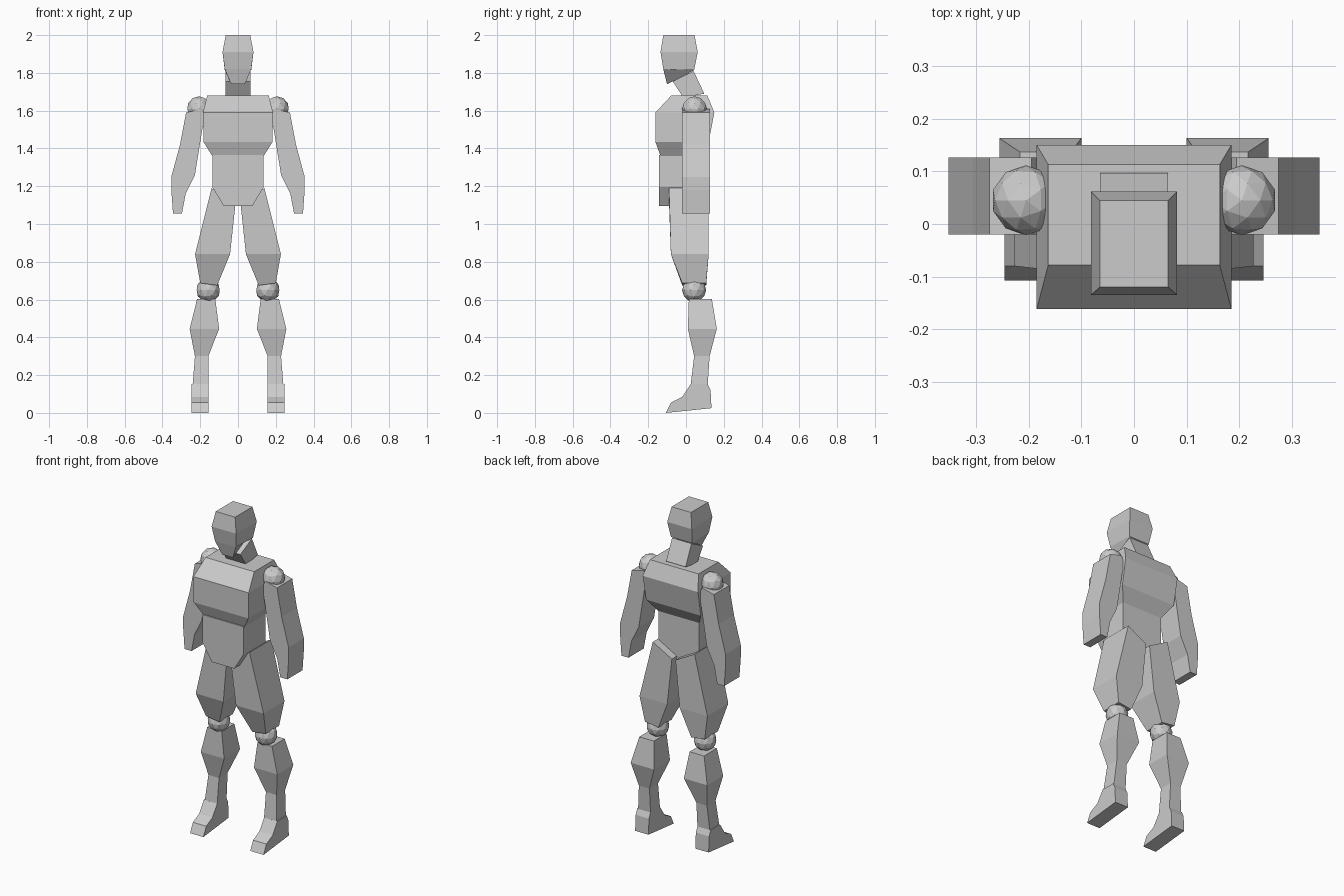
import bpy, bmesh
from mathutils import Vector

if "Cube" in bpy.data.objects:
    bpy.data.objects.remove(bpy.data.objects["Cube"])


def finish(name, bm):
    bmesh.ops.recalc_face_normals(bm, faces=bm.faces[:])
    me = bpy.data.meshes.new(name)
    bm.to_mesh(me)
    bm.free()
    ob = bpy.data.objects.new(name, me)
    bpy.context.collection.objects.link(ob)
    return ob


def skin(name, loops):
    """Join a stack of closed loops and cap both ends."""
    bm = bmesh.new()
    rows = [[bm.verts.new(p) for p in loop] for loop in loops]
    n = len(rows[0])
    for a, b in zip(rows, rows[1:]):
        for i in range(n):
            j = (i + 1) % n
            bm.faces.new((a[i], a[j], b[j], b[i]))
    bm.faces.new(rows[0])
    bm.faces.new(rows[-1])
    return finish(name, bm)


def ring(x0, x1, y0, y1, z, dx=0, dy=0):
    """Rectangular section; dx / dy raise its x1 / y1 side."""
    return [(x0, y0, z), (x1, y0, z + dx), (x1, y1, z + dx + dy), (x0, y1, z + dy)]


def ball(name, center, r):
    bm = bmesh.new()
    bmesh.ops.create_icosphere(bm, subdivisions=2, radius=r)
    bmesh.ops.translate(bm, verts=bm.verts[:], vec=Vector(center))
    return finish(name, bm)


def mirrored(ob):
    """Add the matching part on the other side of the body."""
    bm = bmesh.new()
    bm.from_mesh(ob.data)
    for v in bm.verts:
        v.co.x *= -1
    bmesh.ops.reverse_faces(bm, faces=bm.faces[:])
    finish(ob.name + "_right", bm)
    ob.name += "_left"


# Head with slanted jaw, and leaning neck
skin("head", [
    ring(-.065, .065, -.12, .045, 2.0),
    ring(-.082, .082, -.135, .062, 1.91),
    ring(-.07, .07, -.12, .043, 1.82, dy=-.005),
    ring(-.036, .036, -.10, .035, 1.74, dy=.07)])
skin("neck", [
    ring(-.065, .065, -.07, .04, 1.755, dy=.055),
    ring(-.065, .065, -.015, .097, 1.67, dy=.02)])

# Torso
skin("chest", [
    ring(-.163, .163, -.078, .113, 1.68),
    ring(-.185, .185, -.162, .15, 1.59),
    ring(-.183, .183, -.162, .12, 1.435),
    ring(-.136, .136, -.135, .07, 1.36)])
skin("abdomen", [
    ring(-.136, .136, -.143, .07, 1.365),
    ring(-.136, .136, -.143, .07, 1.195),
    ring(-.075, .075, -.143, .07, 1.095)])

# Shoulder and knee joints
mirrored(ball("shoulder_joint", (.205, .045, 1.61), .066))
mirrored(ball("knee_joint", (.158, .043, .65), .064))

# Arms: front outline given depth
arm = [(.275, 1.59), (.307, 1.42), (.353, 1.25), (.353, 1.18), (.344, 1.055),
       (.297, 1.055), (.277, 1.16), (.228, 1.26), (.207, 1.39), (.178, 1.57), (.195, 1.61)]
mirrored(skin("arm", [[(x, y, z) for x, z in arm] for y in (-.02, .126)]))

# Legs
mirrored(skin("thigh", [
    ring(.012, .14, -.09, .118, 1.12, dx=.07),
    ring(.042, .227, -.08, .12, .84),
    ring(.11, .2, -.02, .107, .675, dx=.012)]))
mirrored(skin("lower_leg", [
    ring(.12, .217, .015, .137, .602),
    ring(.1, .256, .01, .163, .445),
    ring(.157, .228, .043, .125, .3),
    ring(.157, .24, .025, .115, .15)]))

# Feet: side outline given width
foot = [(.025, .152), (.115, .152), (.13, .12), (.135, .025), (-.107, 0), (-.08, .055), (-.02, .085)]
mirrored(skin("foot", [[(x, y, z) for y, z in foot] for x in (.157, .246)]))
